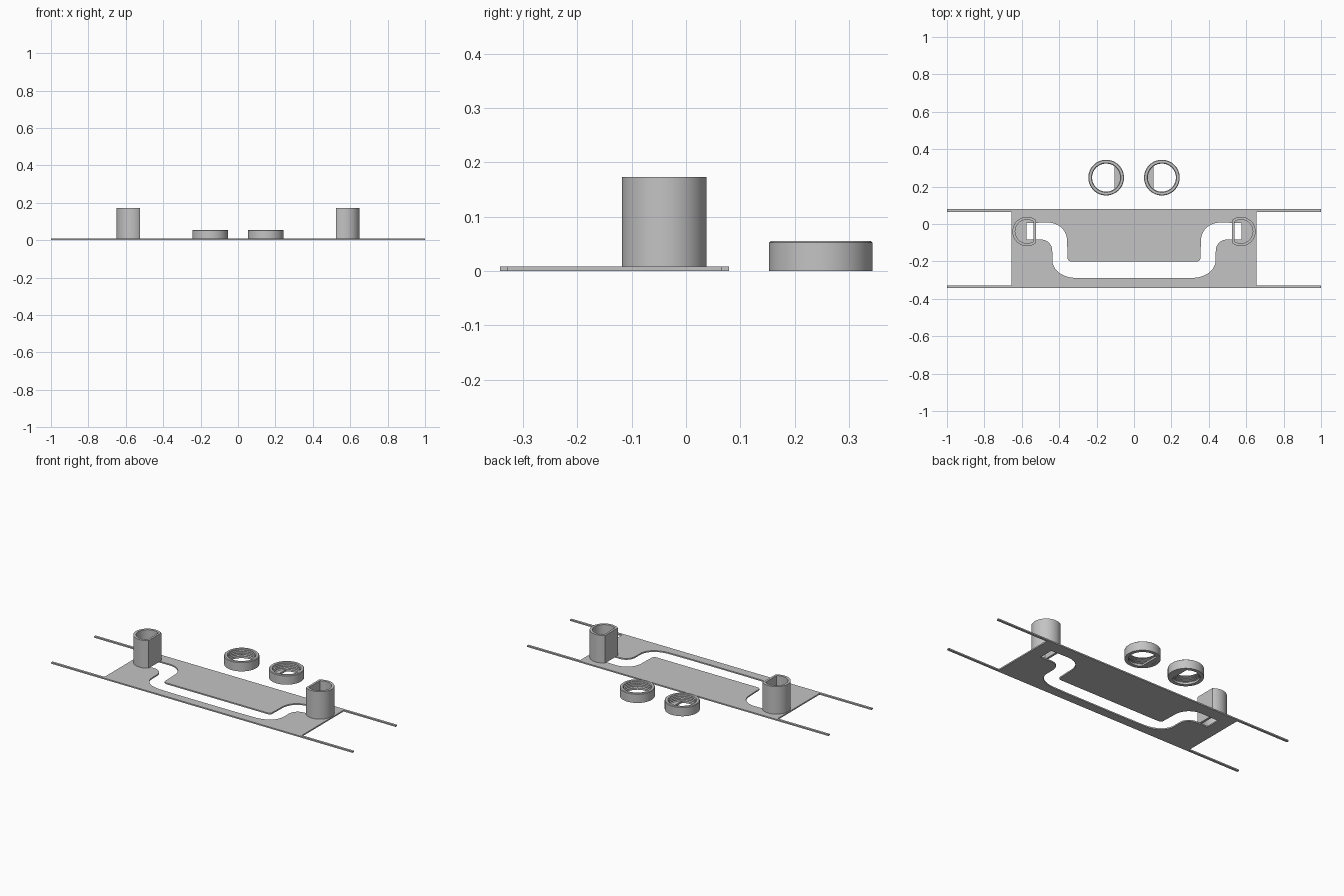
import bpy, bmesh, math

if "Cube" in bpy.data.objects:
    bpy.data.objects.remove(bpy.data.objects["Cube"])

grey = bpy.data.materials.new("plain grey")
grey.diffuse_color = (0.55, 0.55, 0.55, 1)
grey.use_nodes = True
grey.node_tree.nodes["Principled BSDF"].inputs["Base Color"].default_value = grey.diffuse_color


def finish(ob, smooth=True):
    ob.data.materials.clear()
    ob.data.materials.append(grey)
    bpy.ops.object.select_all(action='DESELECT')
    ob.select_set(True)
    bpy.context.view_layer.objects.active = ob
    if smooth:
        bpy.ops.object.shade_smooth_by_angle(angle=math.radians(30))
    return ob


def prism(name, outlines, z0, z1):
    """Extrude closed outlines; inner outlines become holes."""
    cu = bpy.data.curves.new(name, 'CURVE')
    cu.dimensions = '2D'
    cu.fill_mode = 'BOTH'
    cu.extrude = (z1 - z0) / 2
    for pts in outlines:
        sp = cu.splines.new('POLY')
        sp.points.add(len(pts) - 1)
        for p, (x, y) in zip(sp.points, pts):
            p.co = (x, y, 0, 1)
        sp.use_cyclic_u = True
    tmp = bpy.data.objects.new(name + "_outline", cu)
    bpy.context.collection.objects.link(tmp)
    bpy.context.view_layer.update()
    dg = bpy.context.evaluated_depsgraph_get()
    me = bpy.data.meshes.new_from_object(tmp.evaluated_get(dg))
    bpy.data.objects.remove(tmp)
    bm = bmesh.new()
    bm.from_mesh(me)
    bmesh.ops.remove_doubles(bm, verts=bm.verts, dist=1e-5)
    bmesh.ops.translate(bm, verts=bm.verts, vec=(0, 0, (z0 + z1) / 2))
    bmesh.ops.recalc_face_normals(bm, faces=bm.faces)
    bm.to_mesh(me)
    bm.free()
    me.name = name
    ob = bpy.data.objects.new(name, me)
    bpy.context.collection.objects.link(ob)
    return finish(ob)


def corner(a, c, b, n=10):
    """Rounded corner from a to b, pulled towards c."""
    w = 0.6
    c1 = [a[i] + (c[i] - a[i]) * w for i in (0, 1)]
    c2 = [b[i] + (c[i] - b[i]) * w for i in (0, 1)]
    out = []
    for k in range(n + 1):
        t = k / n
        s = 1 - t
        out.append(tuple(s**3 * a[i] + 3 * s * s * t * c1[i] + 3 * s * t * t * c2[i]
                         + t**3 * b[i] for i in (0, 1)))
    return out


def d_shape(cx, cy, r, flat, side, n=48):
    """Circle cut by a straight chord at distance 'flat' from the centre, towards -side."""
    a = math.pi - math.acos(flat / r)
    return [(cx + side * r * math.cos(-a + 2 * a * k / n), cy + r * math.sin(-a + 2 * a * k / n))
            for k in range(n + 1)]


# Base plate with end straps and a winding slot
T = 0.008
Y0, Y1, W, S = -0.343, 0.079, 0.655, 0.014
right = [(1, Y0), (1, Y0 + S), (W, Y0 + S), (W, Y1 - S), (1, Y1 - S), (1, Y1)]
outline = right + [(-x, y) for x, y in reversed(right)]
inner = (corner((0.335, -0.20), (0.357, -0.20), (0.355, -0.18), 5)
         + corner((0.358, -0.09), (0.36, 0.005), (0.46, 0.008)))
lower = (corner((0.50, -0.083), (0.435, -0.083), (0.437, -0.15))
         + corner((0.437, -0.19), (0.437, -0.28), (0.32, -0.288)) + [(0.20, -0.29)])
half = inner + [(0.575, 0.005), (0.575, -0.083)] + lower
slot = half + [(-x, y) for x, y in reversed(half)]
prism("base_plate", [outline, slot], 0, T)


# Threaded ring made by turning a closed profile
def ring(name, cx, cy, n=64):
    prof = [(0.0955, 0), (0.0955, 0.052), (0.092, 0.055), (0.079, 0.055)]
    for k in range(4):
        z = 0.051 - k * 0.0095
        prof += [(0.075, z), (0.075, z - 0.002), (0.081, z - 0.005), (0.081, z - 0.006)]
    prof += [(0.075, 0.012), (0.075, 0)]
    bm = bmesh.new()
    rows = [[bm.verts.new((cx + r * math.cos(2 * math.pi * k / n),
                           cy + r * math.sin(2 * math.pi * k / n), z)) for r, z in prof]
            for k in range(n)]
    m = len(prof)
    for k in range(n):
        a, b = rows[k], rows[(k + 1) % n]
        for j in range(m):
            i = (j + 1) % m
            bm.faces.new((a[j], b[j], b[i], a[i]))
    bmesh.ops.recalc_face_normals(bm, faces=bm.faces)
    me = bpy.data.meshes.new(name)
    bm.to_mesh(me)
    bm.free()
    ob = bpy.data.objects.new(name, me)
    bpy.context.collection.objects.link(ob)
    finish(ob)


for side, label in ((-1, "left"), (1, "right")):
    # Hollow post with its flat side facing the middle
    px, py = side * 0.572, -0.04
    prism(label + "_post", [d_shape(px, py, 0.078, 0.049, side),
                            d_shape(px, py, 0.063, 0.036, side)], T - 0.001, 0.173)
    # Loose threaded ring with a partial floor on the inner side
    rx, ry = side * 0.149, 0.248
    ring(label + "_ring", rx, ry)
    a = math.acos(0.045 / 0.0765)
    seg = [(rx - side * 0.0765 * math.cos(-a + 2 * a * k / 20),
            ry + 0.0765 * math.sin(-a + 2 * a * k / 20)) for k in range(21)]
    prism(label + "_ring_floor", [seg], 0.0005, 0.012)
